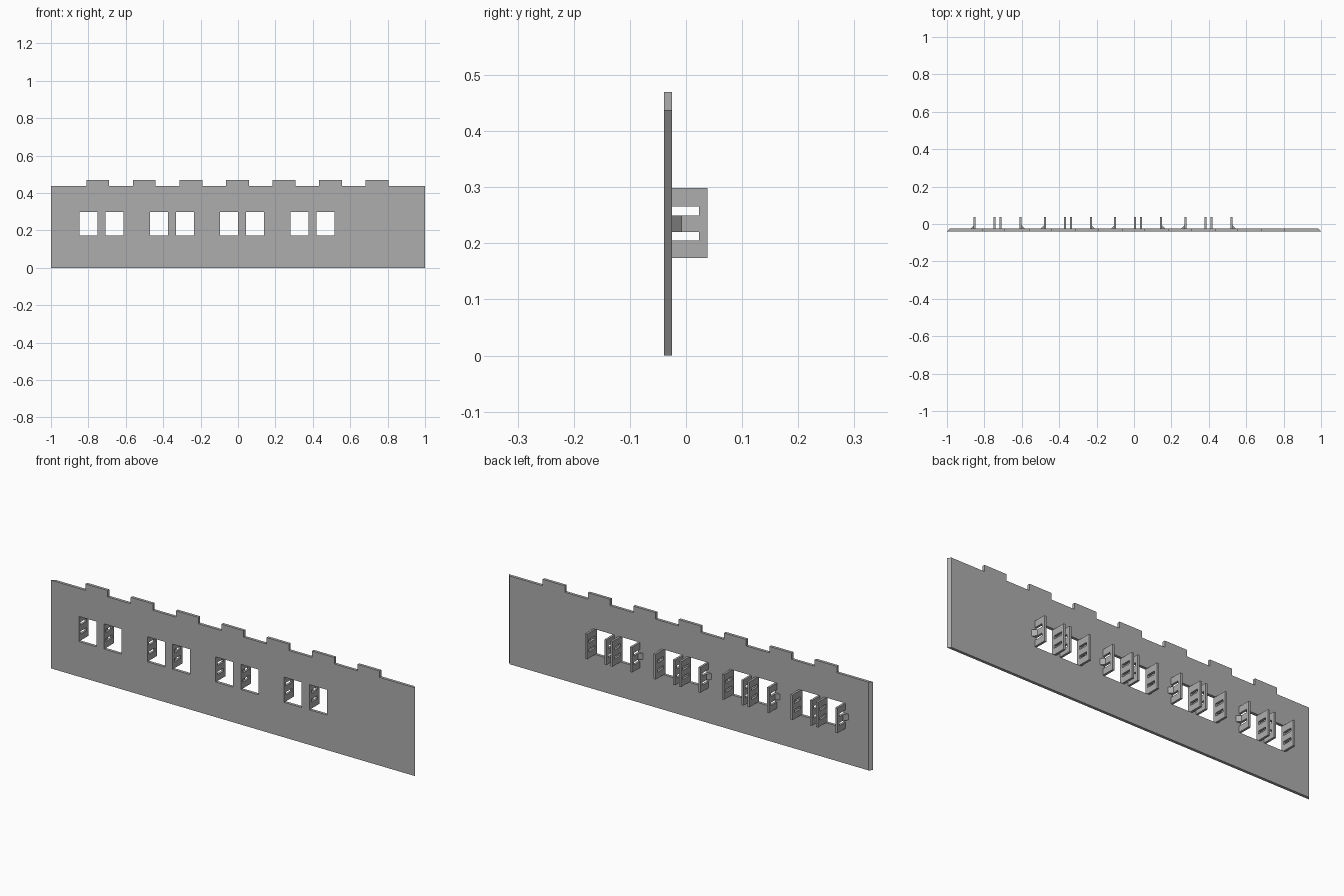
import bpy, bmesh

cube = bpy.data.objects.get("Cube")
if cube:
    bpy.data.objects.remove(cube)

FRONT, BACK = -0.039, -0.025          # wall faces in y
WALL_TOP, MERLON_TOP = 0.438, 0.47
SILL, HEAD = 0.174, 0.299             # window bottom and top
WIDTH, PITCH, PAIR = 0.096, 0.376, 0.139
FIRST = -0.847
SHUTTER = 0.011                       # shutter thickness
starts = [FIRST + i * PITCH for i in range(4)]

stone = bpy.data.materials.new("grey_stone")
stone.use_nodes = True
grey = (0.42, 0.42, 0.42, 1)
stone.diffuse_color = grey
stone.node_tree.nodes["Principled BSDF"].inputs["Base Color"].default_value = grey


def prism(name, outline, offset):
    """Solid made by extruding a flat outline along an offset."""
    bm = bmesh.new()
    face = bm.faces.new([bm.verts.new(p) for p in outline])
    new = bmesh.ops.extrude_face_region(bm, geom=[face])["geom"]
    bmesh.ops.translate(bm, vec=offset, verts=[v for v in new if isinstance(v, bmesh.types.BMVert)])
    bmesh.ops.recalc_face_normals(bm, faces=bm.faces)
    mesh = bpy.data.meshes.new(name)
    bm.to_mesh(mesh)
    bm.free()
    mesh.materials.append(stone)
    obj = bpy.data.objects.new(name, mesh)
    bpy.context.collection.objects.link(obj)
    return obj


# Wall with a crenellated top edge
top = [(-1, WALL_TOP)]
for i in range(7):
    c = -0.75 + 0.249 * i
    top += [(c - 0.061, WALL_TOP), (c - 0.061, MERLON_TOP),
            (c + 0.061, MERLON_TOP), (c + 0.061, WALL_TOP)]
top.append((1, WALL_TOP))
outline = [(-1, 0)] + top + [(1, 0)]
wall = prism("wall", [(x, FRONT, z) for x, z in outline], (0, BACK - FRONT, 0))

# Mitred wall ends
for v in wall.data.vertices:
    if v.co.y > FRONT + 0.001 and abs(v.co.x) > 0.99:
        v.co.x *= 1 - (BACK - FRONT)

# Window openings
for start in starts:
    for x in (start, start + PAIR):
        cutter = prism("window_cutter",
                       [(x, -0.1, SILL), (x + WIDTH, -0.1, SILL),
                        (x + WIDTH, -0.1, HEAD), (x, -0.1, HEAD)], (0, 0.2, 0))
        cutter.hide_render = True
        cutter.hide_set(True)
        cut = wall.modifiers.new("window", "BOOLEAN")
        cut.operation = "DIFFERENCE"
        cut.solver = "EXACT"
        cut.object = cutter
bpy.context.view_layer.update()
cut_mesh = bpy.data.meshes.new_from_object(wall.evaluated_get(bpy.context.evaluated_depsgraph_get()))
wall.modifiers.clear()
wall.data = cut_mesh
for obj in [o for o in bpy.data.objects if o.name.startswith("window_cutter")]:
    bpy.data.objects.remove(obj)

# Comb-shaped shutters, slotted from the wall side
EDGE, SLOT = 0.038, 0.023
comb = [(BACK, SILL), (EDGE, SILL), (EDGE, HEAD), (BACK, HEAD)]
for high, low in ((0.266, 0.25), (0.22, 0.205)):
    comb += [(BACK, high), (SLOT, high), (SLOT, low), (BACK, low)]


def shutter(x):
    prism("shutter", [(x, y, z) for y, z in comb], (SHUTTER, 0, 0))


def brace(x, side):
    """Triangular wedge between a shutter and the wall."""
    prism("brace", [(x, BACK, 0.22), (x + side * 0.017, BACK, 0.22),
                    (x, BACK + 0.017, 0.22)], (0, 0, 0.03))


for start in starts:
    for x in (start, start + PAIR):
        shutter(x - SHUTTER)
        shutter(x + WIDTH)
    brace(start - SHUTTER, -1)
    brace(start + PAIR + WIDTH + SHUTTER, 1)
